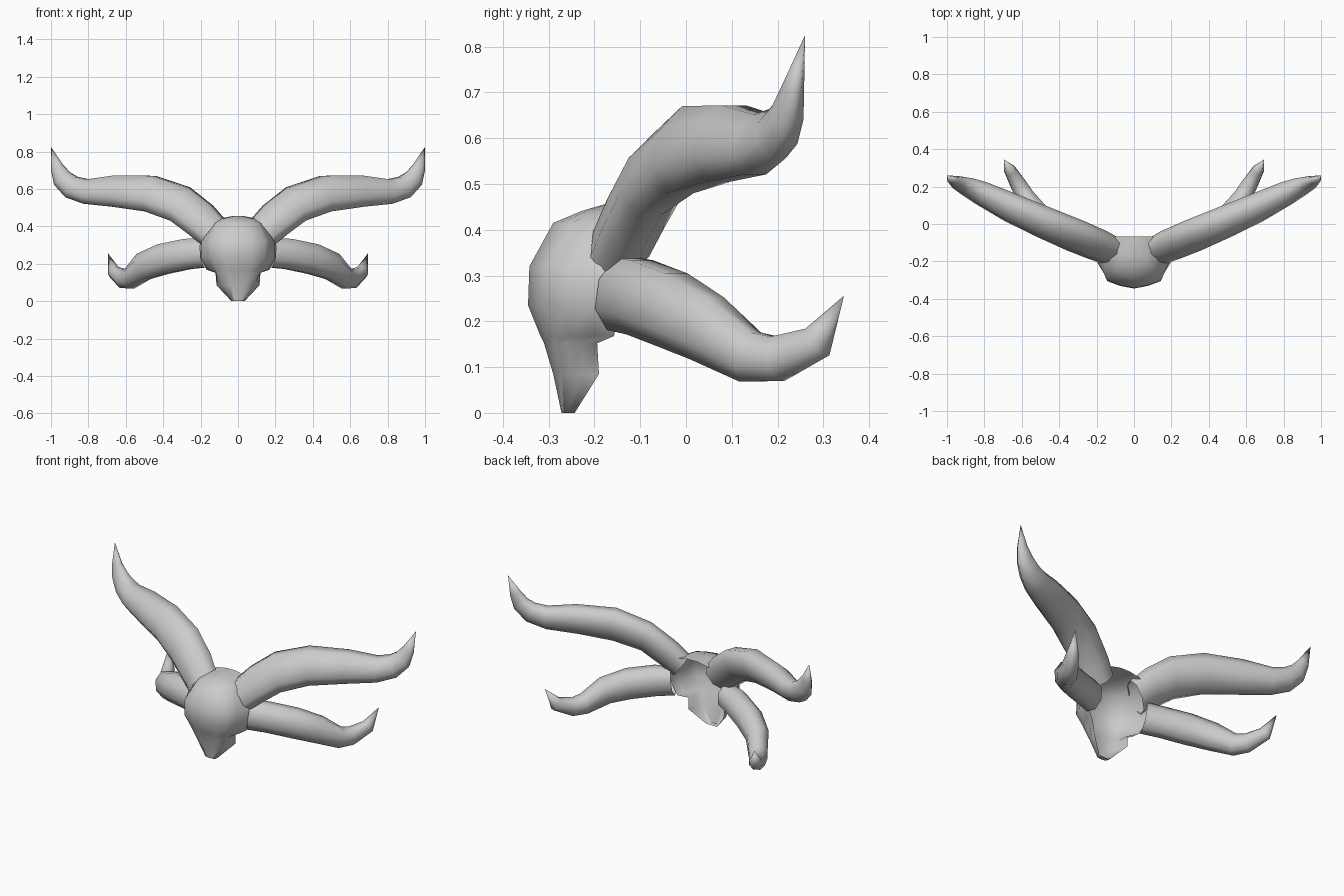
import bpy, bmesh, math
from mathutils import Vector

if "Cube" in bpy.data.objects:
    bpy.data.objects.remove(bpy.data.objects["Cube"])


def finish(name, bm, angle, mirror=False):
    bmesh.ops.recalc_face_normals(bm, faces=bm.faces)
    mesh = bpy.data.meshes.new(name)
    bm.to_mesh(mesh)
    bm.free()
    ob = bpy.data.objects.new(name, mesh)
    bpy.context.collection.objects.link(ob)
    bpy.ops.object.select_all(action='DESELECT')
    ob.select_set(True)
    bpy.context.view_layer.objects.active = ob
    bpy.ops.object.shade_smooth_by_angle(angle=math.radians(angle))
    if mirror:
        ob.modifiers.new("mirror", 'MIRROR').use_mirror_merge = False
    return ob


def bridge(bm, rings, closed=True):
    for a, b in zip(rings, rings[1:]):
        n = len(a)
        for i in range(n if closed else n - 1):
            bm.faces.new((a[i], a[(i + 1) % n], b[(i + 1) % n], b[i]))


def horn(name, path, tip, sides=8):
    # path entries: centre x, y, z, half thickness sideways, half thickness up, backward lean
    bm = bmesh.new()
    pts = [Vector(p[:3]) for p in path] + [Vector(tip)]
    rings = []
    for i, p in enumerate(path):
        before = (pts[i] - pts[max(i - 1, 0)]).normalized()
        after = (pts[i + 1] - pts[i]).normalized()
        t = (before + after).normalized()
        side = t.cross(Vector((0, 0, 1))).normalized()
        up = side.cross(t) + Vector((0, p[5], 0))
        ring = []
        for k in range(sides):
            a = 2 * math.pi * (k + 0.5) / sides
            ring.append(bm.verts.new(pts[i] + side * p[3] * math.cos(a) + up * p[4] * math.sin(a)))
        rings.append(ring)
    bridge(bm, rings)
    end = bm.verts.new(tip)
    last = rings[-1]
    for k in range(sides):
        bm.faces.new((last[k], last[(k + 1) % sides], end))
    return finish(name, bm, 75, mirror=True)


# Large upper horns, open where they meet the head
horn("upper_horn", [
    (0.13, -0.142, 0.368, 0.076, 0.095, 0.35),
    (0.20, -0.110, 0.435, 0.080, 0.105, 0.38),
    (0.31, -0.064, 0.520, 0.082, 0.108, 0.38),
    (0.47, 0.004, 0.575, 0.084, 0.105, 0.25),
    (0.66, 0.088, 0.588, 0.078, 0.090, 0.22),
    (0.81, 0.162, 0.586, 0.066, 0.071, 0.2),
    (0.89, 0.200, 0.610, 0.052, 0.066, 0.2),
    (0.94, 0.222, 0.655, 0.038, 0.057, 0.2),
    (0.968, 0.235, 0.715, 0.024, 0.038, 0.2),
], (1.0, 0.26, 0.825))

# Smaller lower horns
horn("lower_horn", [
    (0.178, -0.138, 0.260, 0.066, 0.086, 0.1),
    (0.27, -0.100, 0.252, 0.074, 0.088, 0),
    (0.40, -0.030, 0.225, 0.075, 0.088, 0),
    (0.505, 0.045, 0.185, 0.066, 0.079, 0),
    (0.578, 0.140, 0.122, 0.055, 0.060, 0),
    (0.612, 0.200, 0.118, 0.048, 0.053, 0),
    (0.662, 0.287, 0.155, 0.034, 0.040, 0),
], (0.695, 0.345, 0.256))

# Central head, a hollow shell open at the back
# sections: height, front y, back y, front half width, back half width
sections = [
    (0.000, -0.272, -0.243, 0.040, 0.035),
    (0.085, -0.290, -0.190, 0.105, 0.115),
    (0.152, -0.310, -0.194, 0.140, 0.120),
    (0.168, -0.318, -0.157, 0.155, 0.168),
    (0.235, -0.345, -0.150, 0.192, 0.203),
    (0.320, -0.342, -0.125, 0.198, 0.203),
    (0.415, -0.290, -0.080, 0.145, 0.140),
    (0.442, -0.225, -0.067, 0.100, 0.095),
    (0.455, -0.180, -0.067, 0.030, 0.030),
]
# Half outline: fraction of width, fraction of depth from the front
half = [(0.38, 0.07), (0.74, 0.20), (0.84, 0.42), (0.96, 0.70), (1.0, 1.0)]
outline = [(-u, v) for u, v in reversed(half)] + [(0, 0)] + half
bm = bmesh.new()
rings = [[bm.verts.new((u * (fw if v < 0.5 else bw), f + v * (b - f), z)) for u, v in outline]
         for z, f, b, fw, bw in sections]
bridge(bm, rings, closed=False)
bm.faces.new(rings[0])
bm.faces.new(rings[-1])
finish("head", bm, 75)
